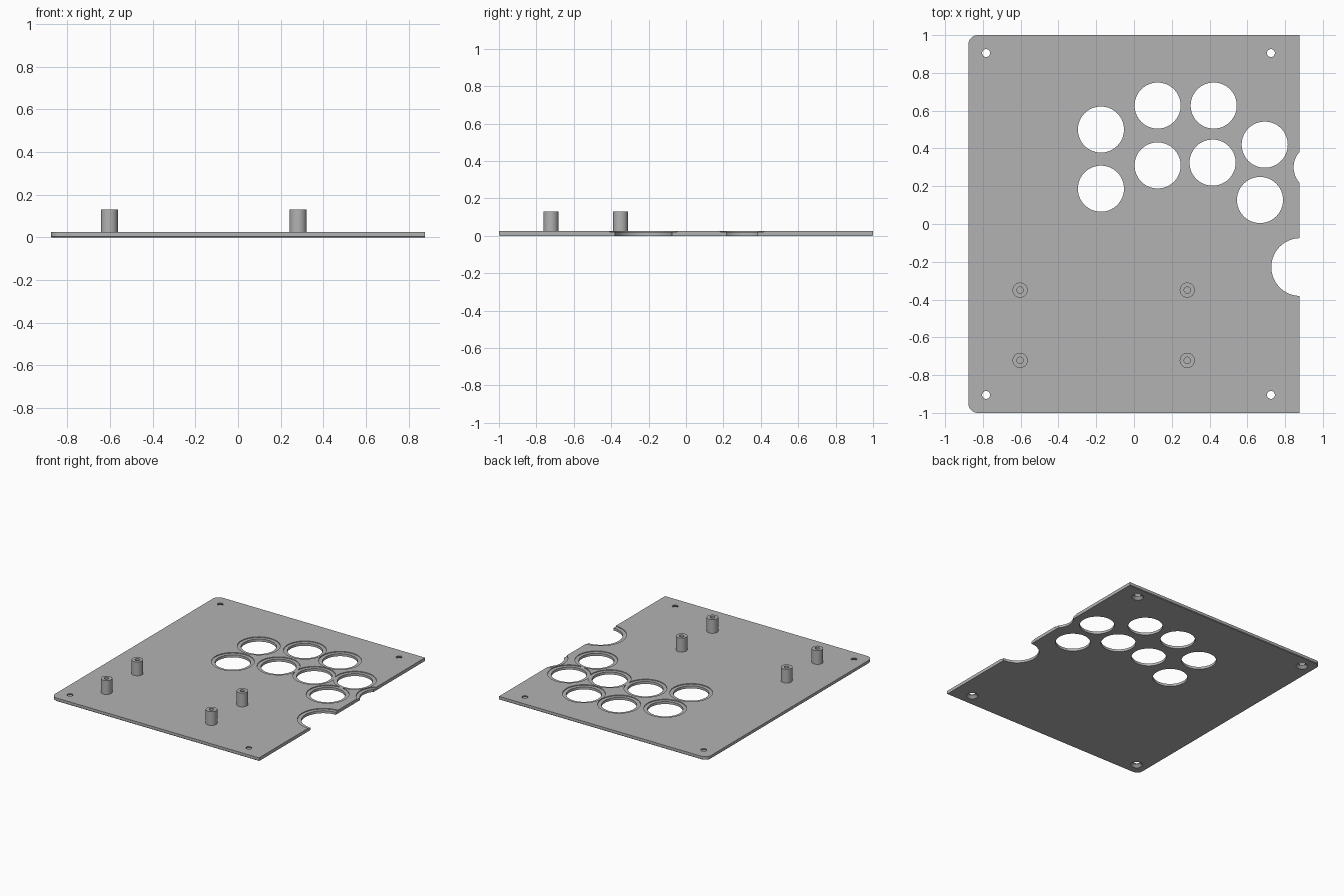
import bpy, bmesh, math

cube = bpy.data.objects.get("Cube")
if cube:
    bpy.data.objects.remove(cube, do_unlink=True)

HALF_X, HALF_Y, THICK = 0.877, 1.0, 0.025
CORNER, CHAMFER, RECESS = 0.05, 0.004, 0.006

grey = bpy.data.materials.new("plain_grey")
grey.use_nodes = True
grey.diffuse_color = (0.45, 0.45, 0.45, 1)
grey.node_tree.nodes["Principled BSDF"].inputs["Base Color"].default_value = (0.45, 0.45, 0.45, 1)


def make_object(name, bm):
    bmesh.ops.recalc_face_normals(bm, faces=bm.faces)
    mesh = bpy.data.meshes.new(name)
    bm.to_mesh(mesh)
    bm.free()
    mesh.materials.append(grey)
    obj = bpy.data.objects.new(name, mesh)
    bpy.context.collection.objects.link(obj)
    return obj


def lathe(name, x, y, profile, sides=64, closed=False):
    """Spin (radius, z) points about a vertical axis; open profiles get end caps."""
    bm = bmesh.new()
    rings = []
    for r, z in profile:
        angles = [math.tau * i / sides for i in range(sides)]
        rings.append([bm.verts.new((x + r * math.cos(a), y + r * math.sin(a), z)) for a in angles])
    pairs = list(zip(rings, rings[1:]))
    if closed:
        pairs.append((rings[-1], rings[0]))
    else:
        bm.faces.new(rings[0])
        bm.faces.new(rings[-1])
    for low, high in pairs:
        for i in range(sides):
            j = (i + 1) % sides
            bm.faces.new((low[i], low[j], high[j], high[i]))
    return make_object(name, bm)


def cut(target, cutter):
    mod = target.modifiers.new("cut", "BOOLEAN")
    mod.operation, mod.solver, mod.object = "DIFFERENCE", "EXACT", cutter
    bpy.context.view_layer.objects.active = target
    bpy.ops.object.modifier_apply(modifier=mod.name)
    bpy.data.objects.remove(cutter, do_unlink=True)


def outline(inset):
    """Panel outline: square right side, rounded left corners."""
    hy, r = HALF_Y - inset, CORNER - inset
    pts = [(HALF_X, -hy), (HALF_X, hy)]
    for sign, start in ((1, 90), (-1, 180)):
        for i in range(9):
            a = math.radians(start + i * 90 / 8)
            pts.append((-HALF_X + CORNER + r * math.cos(a),
                        sign * (HALF_Y - CORNER) + r * math.sin(a)))
    return pts


# Panel with a fine chamfer under its outer edge
bm = bmesh.new()
levels = [[bm.verts.new((x, y, z)) for x, y in outline(inset)]
          for inset, z in ((CHAMFER, 0), (0, CHAMFER), (0, THICK))]
bm.faces.new(levels[0])
bm.faces.new(levels[-1])
for low, high in zip(levels, levels[1:]):
    for i in range(len(low)):
        j = (i + 1) % len(low)
        bm.faces.new((low[i], low[j], high[j], high[i]))
panel = make_object("panel", bm)

# Button holes with shallow recessed rims, two of them open at the right edge
BUTTON, RIM = 0.122, 0.148
buttons = [(-0.175, 0.5), (-0.175, 0.187), (0.125, 0.627), (0.422, 0.627),
           (0.125, 0.31), (0.416, 0.325), (0.692, 0.42), (0.667, 0.127), (0.967, 0.3)]
holes = [(x, y, BUTTON, RIM) for x, y in buttons] + [(0.88, -0.228, 0.153, 0.18)]
for x, y, r, rim in holes:
    floor = THICK - RECESS
    cut(panel, lathe("hole_cutter", x, y, [(r, -0.1), (r, floor), (rim, floor), (rim, 0.1)]))

# Countersunk screw holes
for x in (-0.783, 0.725):
    for y in (-0.905, 0.905):
        cut(panel, lathe("screw_cutter", x, y,
                         [(0.042, -0.01), (0.042, 0), (0.021, 0.019), (0.021, 0.1)], 32))

# Hollow standoffs
standoffs = []
for x, side in ((-0.603, "right"), (0.282, "left")):
    for y, end in ((-0.722, "front"), (-0.35, "back")):
        tube = [(0.04, THICK - 0.003), (0.04, 0.13), (0.017, 0.13), (0.017, THICK - 0.003)]
        standoffs.append(lathe(f"standoff_{end}_{side}", x, y, tube, 40, closed=True))

# Smooth the round walls, keep edges sharp
bpy.ops.object.select_all(action="DESELECT")
for obj in [panel] + standoffs:
    obj.select_set(True)
bpy.context.view_layer.objects.active = panel
bpy.ops.object.shade_smooth_by_angle(angle=math.radians(30))
